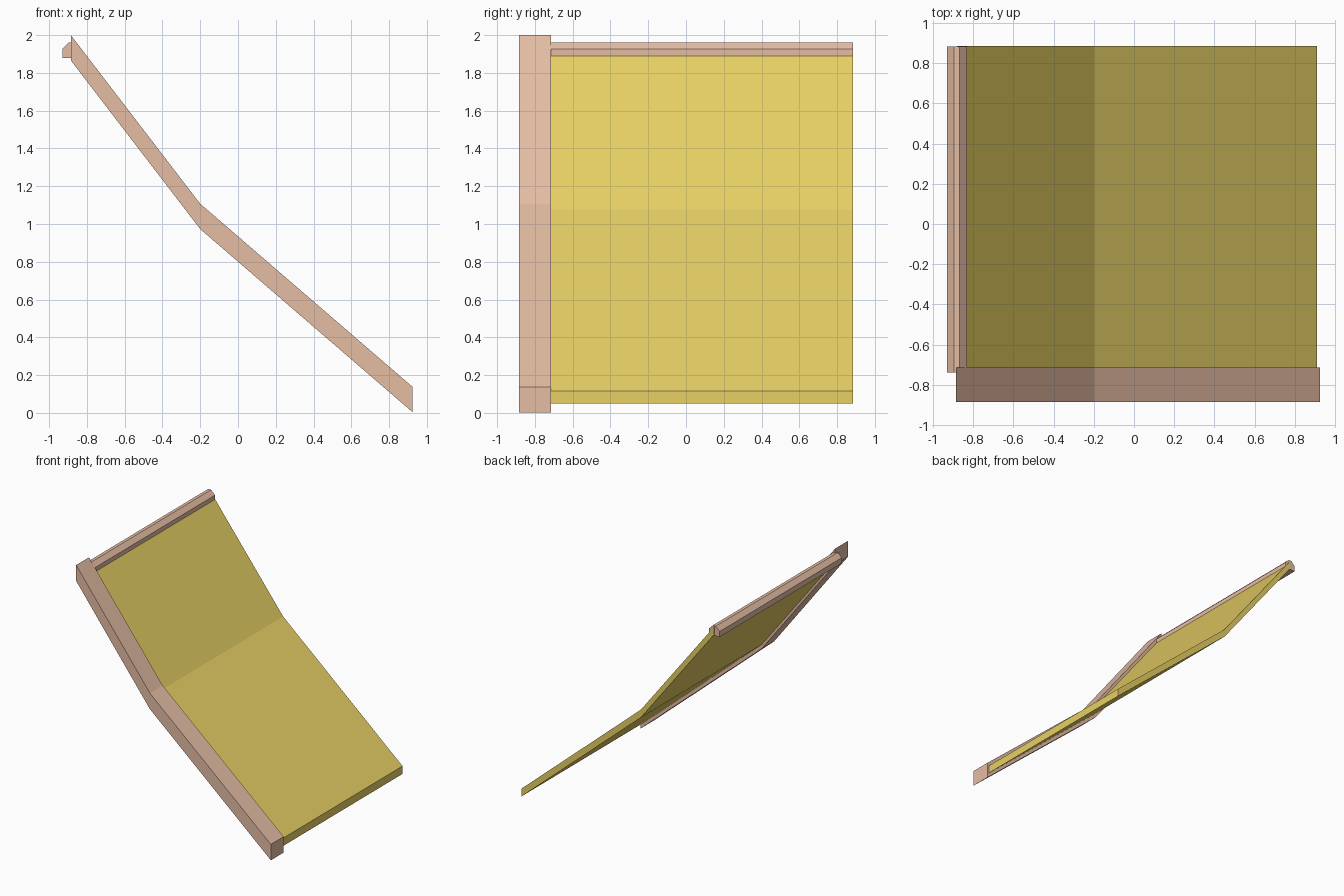
import bpy
import bmesh

if "Cube" in bpy.data.objects:
    bpy.data.objects.remove(bpy.data.objects["Cube"])


def material(name, color):
    m = bpy.data.materials.new(name)
    m.diffuse_color = (*color, 1)
    m.use_nodes = True
    m.node_tree.nodes["Principled BSDF"].inputs["Base Color"].default_value = m.diffuse_color
    return m


def extrude_profile(name, profile, y0, y1, mat):
    """Extrude an XZ outline along y into a solid."""
    bm = bmesh.new()
    face = bm.faces.new([bm.verts.new((x, y0, z)) for x, z in profile])
    new = bmesh.ops.extrude_face_region(bm, geom=[face])["geom"]
    verts = [g for g in new if isinstance(g, bmesh.types.BMVert)]
    bmesh.ops.translate(bm, verts=verts, vec=(0, y1 - y0, 0))
    bmesh.ops.recalc_face_normals(bm, faces=bm.faces)
    mesh = bpy.data.meshes.new(name)
    bm.to_mesh(mesh)
    bm.free()
    mesh.materials.append(mat)
    obj = bpy.data.objects.new(name, mesh)
    bpy.context.collection.objects.link(obj)
    return obj


def band(top, thickness):
    """Close a top line into a slab of constant vertical thickness."""
    return top + [(x, z - thickness) for x, z in reversed(top)]


wood = material("wood", (0.78, 0.51, 0.37))
thatch = material("yellow_roof", (0.80, 0.63, 0.13))

# Front trim board following the bent slope
extrude_profile("barge_board",
                band([(-0.885, 2.0), (-0.2, 1.107), (0.925, 0.137)], 0.134),
                -0.885, -0.715, wood)

# Bent roof panel
extrude_profile("roof_panel",
                band([(-0.882, 1.955), (-0.2, 1.075), (0.91, 0.115)], 0.066),
                -0.72, 0.885, thatch)

# Chamfered ridge beam straddling the panel's upper edge
extrude_profile("ridge_cap",
                [(-0.93, 1.88), (-0.93, 1.926), (-0.895, 1.962),
                 (-0.868, 1.962), (-0.832, 1.926), (-0.832, 1.88)],
                -0.74, 0.883, wood)
